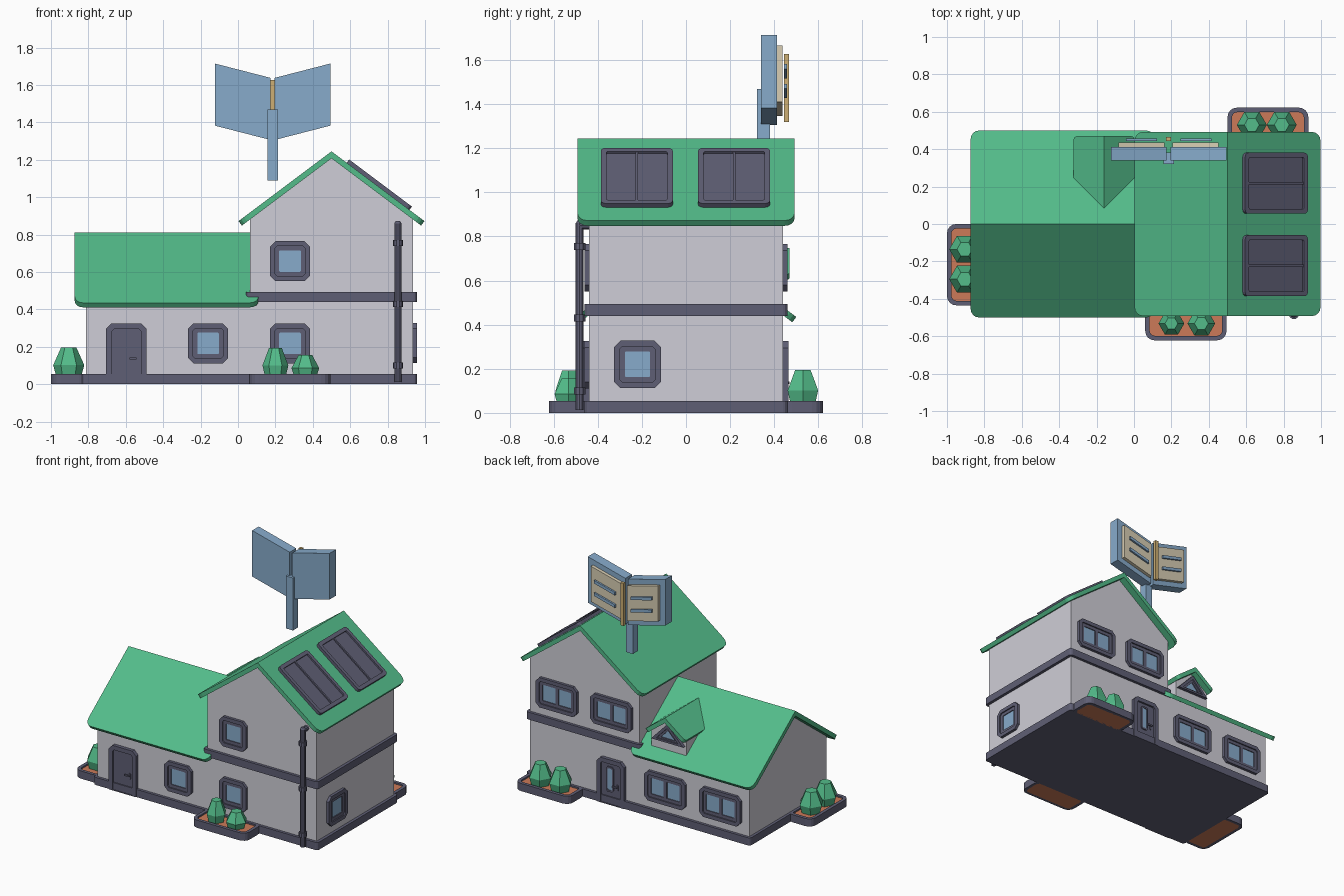
import bpy, math
from mathutils import Matrix, Vector

if "Cube" in bpy.data.objects:
    bpy.data.objects.remove(bpy.data.objects["Cube"])


def material(name, r, g, b):
    m = bpy.data.materials.new(name)
    lin = [((c / 255 + 0.055) / 1.055) ** 2.4 for c in (r, g, b)]
    m.diffuse_color = (*lin, 1)
    m.use_nodes = True
    m.node_tree.nodes["Principled BSDF"].inputs["Base Color"].default_value = m.diffuse_color
    return m


WALL = material("pale_wall", 207, 206, 215)
DARK = material("dark_slate", 95, 95, 117)
GREEN = material("green", 83, 188, 138)
BLUE = material("glass_blue", 135, 171, 203)
SOIL = material("terracotta", 204, 122, 88)
CREAM = material("cream_page", 216, 206, 180)
GOLD = material("gold", 205, 175, 115)


def mesh(name, verts, faces, mat):
    me = bpy.data.meshes.new(name)
    me.from_pydata([tuple(v) for v in verts], [], faces)
    me.materials.append(mat)
    ob = bpy.data.objects.new(name, me)
    bpy.context.collection.objects.link(ob)
    return ob


# Local frames: u = X, v = Z, outward depth = -Y
def frame(x, y, z, turn=0):
    return Matrix.Translation((x, y, z)) @ Matrix.Rotation(math.radians(turn), 4, 'Z')


FLAT = Matrix(((1, 0, 0, 0), (0, 0, 1, 0), (0, -1, 0, 0), (0, 0, 0, 1)))


def solid(name, mat, M, outer, d0, d1, inner=None):
    """Extrude a (u, v) outline from depth d0 to d1, optionally with a hole."""
    n = len(outer)
    loops = [[(u, -d, v) for u, v in poly] for poly in (outer, inner) if poly for d in (d0, d1)]
    verts = [M @ Vector(p) for loop in loops for p in loop]
    faces = []
    for i in range(n):
        j = (i + 1) % n
        faces.append((i, j, n + j, n + i))
        if inner:
            faces += [(2 * n + j, 2 * n + i, 3 * n + i, 3 * n + j),
                      (n + i, n + j, 3 * n + j, 3 * n + i), (j, i, 2 * n + i, 2 * n + j)]
    if not inner:
        faces += [tuple(range(n, 2 * n)), tuple(reversed(range(n)))]
    return mesh(name, verts, faces, mat)


def rrect(x0, x1, y0, y1, r=0.0, seg=1, top_only=False):
    pts = []
    for k, (cx, cy) in enumerate(((x1 - r, y1 - r), (x0 + r, y1 - r), (x0 + r, y0 + r), (x1 - r, y0 + r))):
        for s in range(seg + 1):
            a = math.pi / 2 * (k + s / seg)
            if top_only and k > 1:
                pts.append((x0 if k == 2 else x1, y0 + 0.001 * (s if k == 3 else seg - s)))
            else:
                pts.append((cx + r * math.cos(a), cy + r * math.sin(a)))
    return pts


def box(name, mat, x0, x1, y0, y1, z0, z1, r=0.0, seg=1):
    outline = rrect(x0, x1, y0, y1, r, seg) if r else [(x0, y0), (x1, y0), (x1, y1), (x0, y1)]
    return solid(name, mat, FLAT, outline, z0, z1)


def lathe(name, mat, x, y, rings, n):
    verts = [(x + r * math.cos(2 * math.pi * i / n), y + r * math.sin(2 * math.pi * i / n), z)
             for r, z in rings for i in range(n)]
    faces = [(k * n + i, k * n + (i + 1) % n, (k + 1) * n + (i + 1) % n, (k + 1) * n + i)
             for k in range(len(rings) - 1) for i in range(n)]
    faces += [tuple(reversed(range(n))), tuple(range(len(verts) - n, len(verts)))]
    return mesh(name, verts, faces, mat)


# Walls: two gabled blocks, ground slab and floor band
box("ground_slab", DARK, -0.833, 0.957, -0.46, 0.46, 0, 0.055, 0.02, 3)
solid("wing_walls", WALL, frame(0.1, 0, 0, 90),
      [(-0.44, 0.04), (0.44, 0.04), (0.44, 0.455), (0, 0.785), (-0.44, 0.455)], -0.913, 0)
solid("tower_walls", WALL, frame(0.5, 0, 0),
      [(-0.436, 0.04), (0.436, 0.04), (0.436, 0.888), (0, 1.215), (-0.436, 0.888)], -0.44, 0.44)
box("floor_band", DARK, 0.043, 0.957, -0.46, 0.46, 0.44, 0.493, 0.02, 3)


def roof(name, M, u0, u1, width, ridge, r, k=0.75, t=0.03):
    """Two sloped slabs with rounded eave corners; u runs along the ridge."""
    q = math.sqrt(1 + k * k)
    arc = [math.pi / 2 * s / 4 for s in range(5)]
    line = [(u0, 0)] + [(u0 + r - r * math.cos(a), width - r + r * math.sin(a)) for a in arc]
    line += [(u1 - r + r * math.sin(a), width - r + r * math.cos(a)) for a in arc] + [(u1, 0)]
    n, verts, faces = len(line), [], []
    for side in (1, -1):
        b = len(verts)
        verts += [(u, side * d, ridge - k * d) for u, d in line]
        verts += [(u, side * (d - t * k / q), ridge - k * d - t / q) if d > 0
                  else (u, 0, ridge - t * q) for u, d in line]
        fs = [tuple(range(n)), tuple(reversed(range(n, 2 * n)))]
        fs += [(i + 1, i, n + i, n + i + 1) for i in range(n - 1)]
        faces += [tuple(b + i for i in (f if side < 0 else reversed(f))) for f in fs]
    return mesh(name, [M @ Vector(v) for v in verts], faces, GREEN)


roof("wing_roof", Matrix.Identity(4), -0.873, 0.11, 0.5, 0.81, 0.045)
roof("tower_roof", frame(0.5, 0, 0, 90), -0.492, 0.492, 0.497, 1.245, 0.045)
roof("dormer_roof", frame(-0.16, 0, 0, 90), 0.05, 0.47, 0.163, 0.747, 0.02)

# Dormer wall with triangular window
solid("dormer_wall", WALL, frame(-0.16, 0, 0, 180),
      [(-0.138, 0.45), (0.138, 0.45), (0.138, 0.617), (0, 0.72), (-0.138, 0.617)], 0.1, 0.422)
tri = lambda s: [(-0.128 * s, 0.6 - 0.043 * s), (0.128 * s, 0.6 - 0.043 * s), (0, 0.6 + 0.09 * s)]
D = frame(-0.16, 0.422, 0, 180)
solid("dormer_window_frame", DARK, D, tri(1), -0.01, 0.022, tri(0.68))
solid("dormer_window_rim", DARK, D, tri(0.68), -0.01, 0.012, tri(0.45))
solid("dormer_glass", BLUE, D, tri(0.5), -0.005, 0.004)


def window(M, w=0.215, h=0.215, double=False):
    a, b = w / 2, h / 2
    rect = lambda m, r: rrect(-a + m, a - m, -b + m, b - m, r)
    solid("window_frame", DARK, M, rect(0, 0.03), -0.01, 0.02, rect(0.027, 0.012))
    solid("window_rim", DARK, M, rect(0.027, 0.012), -0.01, 0.011, rect(0.05, 0.004))
    solid("window_glass", BLUE, M, rect(0.045, 0.004), -0.002, 0.005)
    if double:
        solid("window_mullion", DARK, M, rrect(-0.012, 0.012, -b + 0.04, b - 0.04, 0.001), 0, 0.011)


for x, z in ((-0.16, 0.218), (0.278, 0.218), (0.278, 0.658)):
    window(frame(x, -0.44, z))
window(frame(0.936, -0.22, 0.22, 90))
for x, z in ((-0.59, 0.218), (-0.15, 0.218), (0.28, 0.658), (0.715, 0.658)):
    window(frame(x, 0.44, z, 180), 0.327, double=True)


def door(M, glazed):
    outline = lambda m, b: rrect(-0.109 + m, 0.109 - m, b, 0.325 - m, 0.03 - m * 0.6, 1, True)
    solid("door_frame", DARK, M, outline(0, 0), -0.01, 0.025, outline(0.031, 0.005))
    solid("door_panel", DARK, M, outline(0.03, 0.003), -0.01, 0.012)
    if glazed:
        solid("door_glass_rim", DARK, M, rrect(-0.038, 0.022, 0.09, 0.27, 0.012), 0.01, 0.02,
              rrect(-0.026, 0.01, 0.102, 0.258, 0.006))
        solid("door_glass", BLUE, M, rrect(-0.028, 0.012, 0.1, 0.26, 0.004), 0.011, 0.015)
    solid("handle_plate", DARK, M, rrect(0.042, 0.058, 0.11, 0.152, 0.004), 0.01, 0.017)
    solid("handle_lever", DARK, M, rrect(0.015, 0.056, 0.132, 0.143, 0.003), 0.022, 0.03)
    solid("handle_stem", DARK, M, rrect(0.045, 0.055, 0.132, 0.143, 0.003), 0.015, 0.024)


door(frame(-0.597, -0.44, 0), False)
door(frame(0.28, 0.44, 0, 180), True)

# Solar panels on the right slope
for y in (-0.223, 0.218):
    S = Matrix(((0, -0.6, -0.8, 0.749), (1, 0, 0, y), (0, -0.8, 0.6, 1.058), (0, 0, 0, 1)))
    solid("solar_frame", DARK, S, rrect(-0.163, 0.163, -0.21, 0.21, 0.022, 3), -0.005, 0.022,
          rrect(-0.138, 0.138, -0.183, 0.183, 0.008, 3))
    solid("solar_cells", DARK, S, rrect(-0.14, 0.14, -0.185, 0.185, 0.005), -0.002, 0.01)
    solid("solar_divider", DARK, S, rrect(-0.006, 0.006, -0.185, 0.185, 0.001), 0.008, 0.018)

# Drainpipe with clamps and elbow
lathe("drainpipe", DARK, 0.855, -0.482, [(0.019, 0.012), (0.019, 0.86), (0.012, 0.872)], 10)
for z in (0.1, 0.43, 0.755):
    lathe("pipe_clamp", DARK, 0.855, -0.482, [(0.027, z - 0.016), (0.027, z + 0.016)], 10)
elbow = [(0.019 * math.cos(a * math.pi / 5), 0.019 * math.sin(a * math.pi / 5)) for a in range(10)]
solid("pipe_elbow", DARK, frame(0.855, -0.44, 0.85), elbow, -0.01, 0.045)

# Planters with soil and faceted shrubs
for x0, x1, y0, y1 in ((-1.0, -0.8, -0.435, 0.0), (0.06, 0.495, -0.622, -0.43), (0.5, 0.932, 0.43, 0.622)):
    m = 0.024
    solid("planter_rim", DARK, FLAT, rrect(x0, x1, y0, y1, 0.05, 4), 0, 0.055,
          rrect(x0 + m, x1 - m, y0 + m, y1 - m, 0.028, 4))
    box("planter_soil", SOIL, x0 + 0.02, x1 - 0.02, y0 + 0.02, y1 - 0.02, 0.0, 0.044, 0.03, 4)
for x, y, r, h in ((-0.905, -0.135, 0.083, 0.195), (-0.905, -0.295, 0.083, 0.195),
                   (0.2, -0.532, 0.069, 0.193), (0.36, -0.532, 0.074, 0.155),
                   (0.63, 0.53, 0.08, 0.195), (0.79, 0.53, 0.08, 0.195)):
    lathe("shrub", GREEN, x, y, [(r * 0.8, 0.04), (r, 0.04 + (h - 0.04) * 0.4), (r * 0.5, h)], 6)

# Open book sign floating above the roof
box("sign_post", BLUE, 0.157, 0.213, 0.322, 0.382, 1.09, 1.468)


def leaf(name, mat, side, x0, x1, h, y0, y1, dz=0.0):
    mid = lambda x: 1.469 + 0.257 * x + dz
    pts = [(x0, mid(x0) - h / 2), (x1, mid(x1) - h / 2), (x1, mid(x1) + h / 2), (x0, mid(x0) + h / 2)]
    pts = [(side * x, z) for x, z in pts][::side]
    solid(name, mat, frame(0.185, 0, 0), pts, -y1, -y0)


for side in (1, -1):
    leaf("book_cover", BLUE, side, 0.01, 0.309, 0.332, 0.339, 0.413)
    leaf("book_page", CREAM, side, 0.022, 0.268, 0.255, 0.413, 0.437)
    for dz in (0.043, -0.047):
        leaf("page_line", BLUE, side, 0.063, 0.229, 0.022, 0.445, 0.458, dz)
box("book_spine", GOLD, 0.172, 0.197, 0.445, 0.466, 1.32, 1.627)
